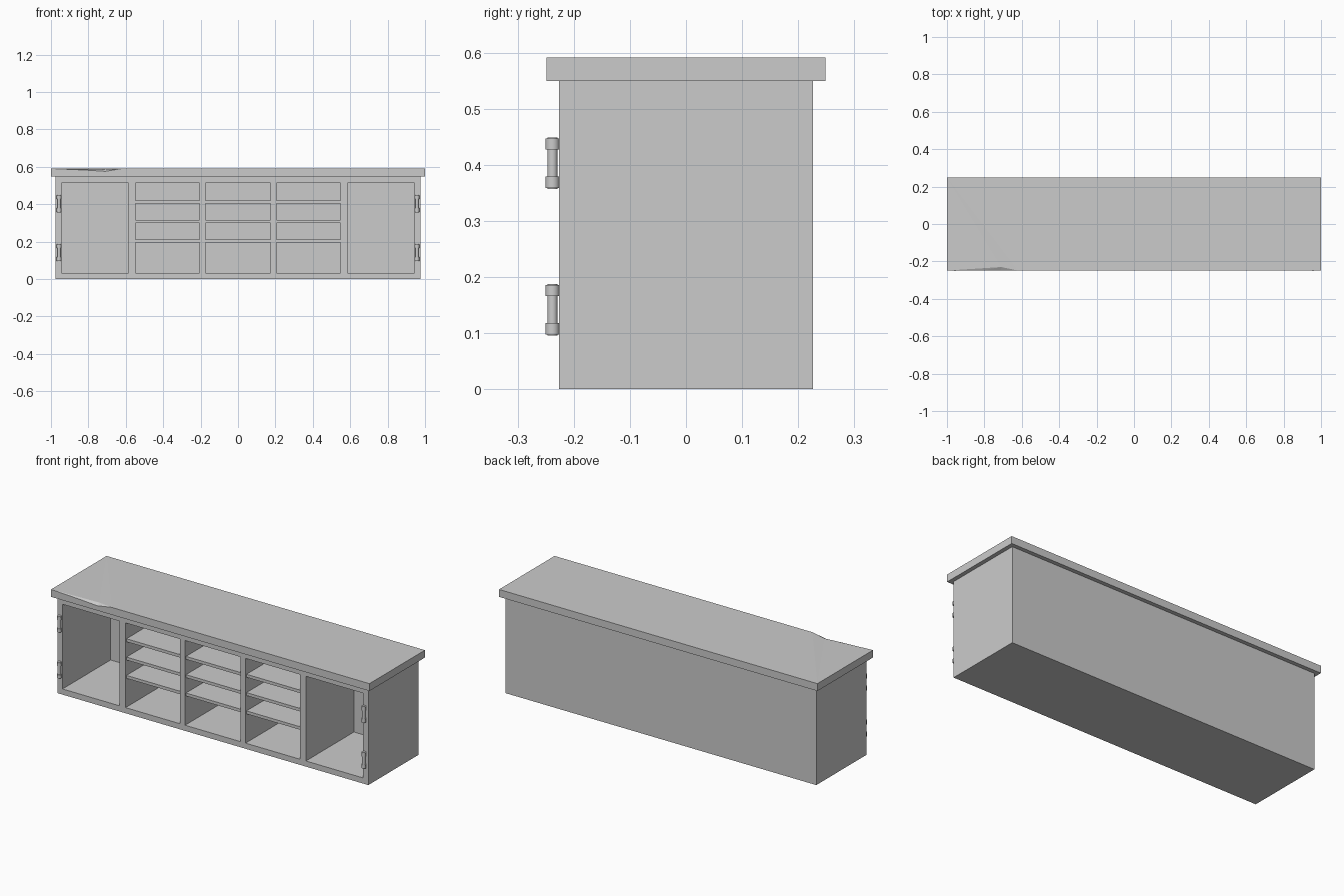
import bpy
import bmesh

if "Cube" in bpy.data.objects:
    bpy.data.objects.remove(bpy.data.objects["Cube"], do_unlink=True)

grey = bpy.data.materials.new("plain_grey")
grey.use_nodes = True
GREY = (0.6, 0.6, 0.6, 1)
grey.diffuse_color = GREY
grey.node_tree.nodes["Principled BSDF"].inputs["Base Color"].default_value = GREY


def add_object(name, bm):
    bmesh.ops.recalc_face_normals(bm, faces=bm.faces)
    mesh = bpy.data.meshes.new(name)
    bm.to_mesh(mesh)
    bm.free()
    mesh.materials.append(grey)
    obj = bpy.data.objects.new(name, mesh)
    bpy.context.collection.objects.link(obj)
    return obj


def box(name, x0, x1, y0, y1, z0, z1):
    bm = bmesh.new()
    bmesh.ops.create_cube(bm, size=1)
    for v in bm.verts:
        v.co.x = x1 if v.co.x > 0 else x0
        v.co.y = y1 if v.co.y > 0 else y0
        v.co.z = z1 if v.co.z > 0 else z0
    return add_object(name, bm)


# Cabinet carcass: one block with five bays pressed into its front
W, D, H = 0.977, 0.226, 0.55
FLOOR, CEILING, BACK = 0.032, 0.513, 0.205
half_bays = [(0.206, 0.548), (0.585, 0.944)]
bays = [(-b, -a) for a, b in reversed(half_bays)] + [(-0.174, 0.174)] + half_bays

bm = bmesh.new()
xs = sorted([-W, W] + [x for bay in bays for x in bay])
zs = [0, FLOOR, CEILING, H]
front = [[bm.verts.new((x, -D, z)) for z in zs] for x in xs]
panels = []
for i in range(len(xs) - 1):
    for k in range(3):
        face = bm.faces.new((front[i][k], front[i + 1][k],
                             front[i + 1][k + 1], front[i][k + 1]))
        if k == 1 and i % 2 == 1:
            panels.append(face)
# Outer shell behind the front frame
rim = [e for e in bm.edges if e.is_boundary]
shell = bmesh.ops.extrude_edge_only(bm, edges=rim)["geom"]
for v in shell:
    if isinstance(v, bmesh.types.BMVert):
        v.co.y = D
bmesh.ops.holes_fill(bm, edges=[e for e in bm.edges if e.is_boundary], sides=0)
# Push the bay panels inward
for face in panels:
    recess = bmesh.ops.extrude_discrete_faces(bm, faces=[face])["faces"][0]
    for v in recess.verts:
        v.co.y = BACK
add_object("cabinet_carcass", bm)

# Three shelves in each of the middle bays
for b, (x0, x1) in enumerate(bays[1:4]):
    for s, top in enumerate((0.212, 0.316, 0.42)):
        box(f"shelf_{b + 1}_{s + 1}", x0, x1, -D + 0.008, BACK, top - 0.017, top)

# Worktop with a small worn dip in its front edge
bm = bmesh.new()
Z0, Z1, Y = 0.549, 0.591, 0.249
edge = [(-1, Z1), (-0.82, 0.583), (-0.71, 0.576), (-0.62, Z1), (1, Z1)]
top_front = [bm.verts.new((x, -Y, z)) for x, z in edge]
low_front = [bm.verts.new((x, -Y, Z0)) for x, z in edge]
top_back = [bm.verts.new((x, Y, Z1)) for x in (-1, 1)]
low_back = [bm.verts.new((x, Y, Z0)) for x in (-1, 1)]
worn = bm.verts.new((-0.71, -0.23, 0.587))
for i in range(4):
    bm.faces.new((low_front[i], low_front[i + 1], top_front[i + 1], top_front[i]))
for i in range(3):
    bm.faces.new((top_front[i], top_front[i + 1], worn))
bm.faces.new((top_front[0], worn, top_back[0]))
bm.faces.new((worn, top_front[3], top_back[0]))
bm.faces.new((top_front[3], top_front[4], top_back[1], top_back[0]))
bm.faces.new(low_front[::-1] + [low_back[0], low_back[1]])
bm.faces.new((low_back[0], low_back[1], top_back[1], top_back[0]))
for i, j in ((0, 0), (-1, 1)):
    bm.faces.new((low_front[i], top_front[i], top_back[j], low_back[j]))
add_object("worktop", bm)


# Hinges: a pin with a collar at each end
def cylinder(bm, x, z, radius, height):
    made = bmesh.ops.create_cone(bm, cap_ends=True, segments=16, radius1=radius,
                                 radius2=radius, depth=height)
    bmesh.ops.translate(bm, verts=made["verts"], vec=(x, -0.238, z))


for side, name in ((1, "left"), (-1, "right")):
    for z, level in ((0.142, "lower"), (0.403, "upper")):
        bm = bmesh.new()
        cylinder(bm, side * 0.957, z, 0.009, 0.092)
        for dz in (-0.034, 0.034):
            cylinder(bm, side * 0.957, z + dz, 0.0125, 0.02)
        hinge = add_object(f"hinge_{name}_{level}", bm)
        bpy.ops.object.select_all(action="DESELECT")
        hinge.select_set(True)
        bpy.context.view_layer.objects.active = hinge
        bpy.ops.object.shade_smooth_by_angle()
